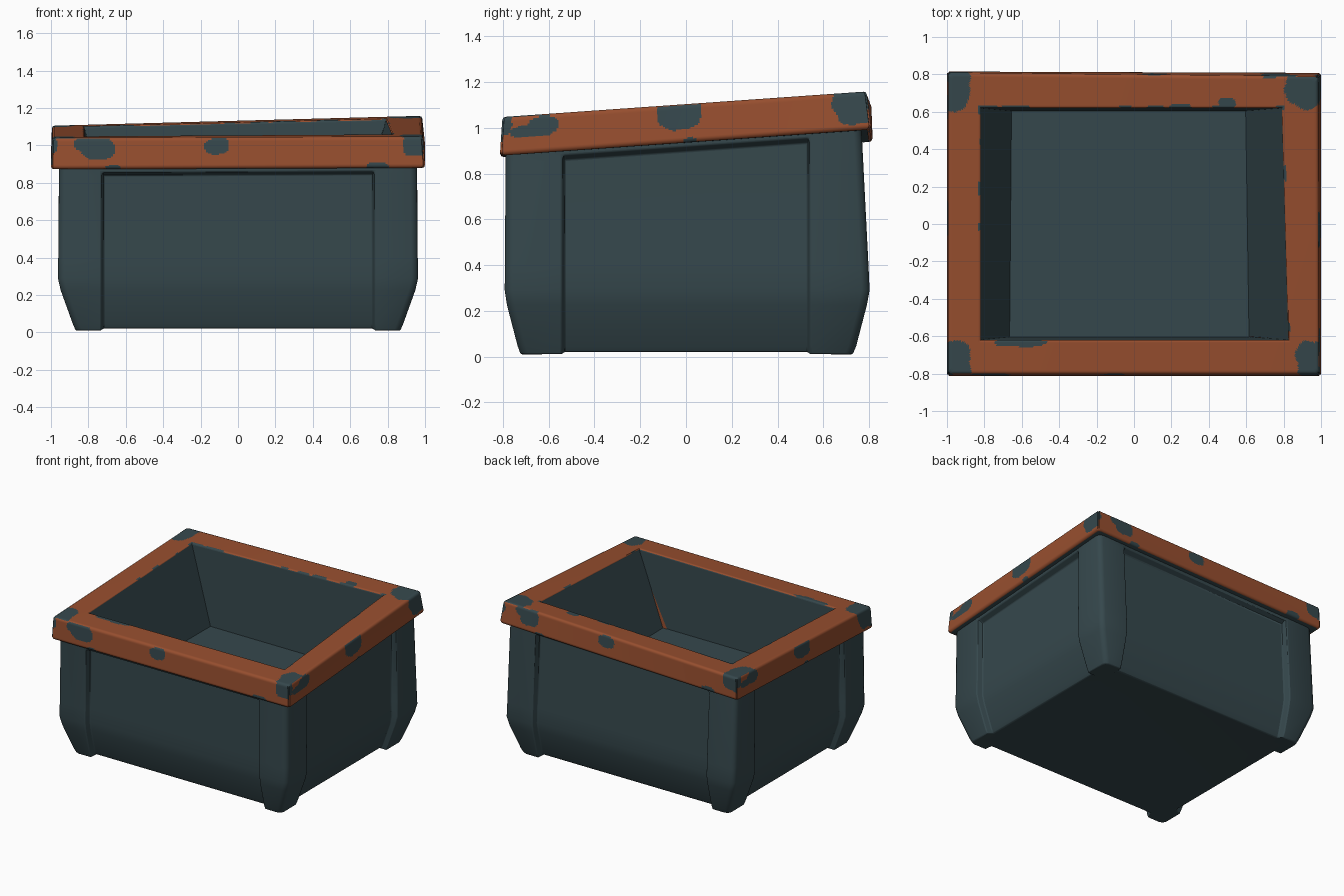
import bpy, bmesh, math
from mathutils import Vector, noise

if "Cube" in bpy.data.objects:
    bpy.data.objects.remove(bpy.data.objects["Cube"])


def material(name, rgb):
    m = bpy.data.materials.new(name)
    m.diffuse_color = (*rgb, 1)
    m.use_nodes = True
    m.node_tree.nodes["Principled BSDF"].inputs["Base Color"].default_value = m.diffuse_color
    return m


SLATE = material("slate", (0.036, 0.064, 0.073))
RUST = material("rust orange", (0.31, 0.077, 0.028))


def finish(bm, name, mats, bevel=0, angle=50):
    me = bpy.data.meshes.new(name)
    bm.to_mesh(me)
    bm.free()
    ob = bpy.data.objects.new(name, me)
    bpy.context.collection.objects.link(ob)
    for m in mats:
        me.materials.append(m)
    if bevel:
        b = ob.modifiers.new("soft edges", 'BEVEL')
        b.width, b.segments, b.limit_method = bevel, 2, 'ANGLE'
        b.angle_limit = math.radians(52)
    bpy.ops.object.select_all(action='DESELECT')
    ob.select_set(True)
    bpy.context.view_layer.objects.active = ob
    bpy.ops.object.shade_smooth_by_angle(angle=math.radians(angle))
    return ob


def loft(bm, rings):
    vs = [[bm.verts.new(p) for p in r] for r in rings]
    n = len(vs[0])
    faces = []
    for a, b in zip(vs, vs[1:]):
        for i in range(n):
            j = (i + 1) % n
            faces.append(bm.faces.new((a[i], a[j], b[j], b[i])))
    return vs, faces


# Tilted rim plane: corner heights front-left, front-right, back-right, back-left
def top_z(x, y):
    u, v = (x + 1) / 2, (y + 0.8) / 1.6
    return (1.04 * (1 - u) + 1.047 * u) * (1 - v) + (1.105 * (1 - u) + 1.16 * u) * v


CORNERS = ((-1, -1), (1, -1), (1, 1), (-1, 1))


# Body: rounded corner posts standing proud of recessed panels, tapered foot
def body_ring(X, Yf, Yb, z=None, below=None, recess=0.045, r=0.035, foot=0.0):
    pts = []
    for sx, sy in CORNERS:
        Y = Yf if sy < 0 else Yb
        q = [(X - recess, 0.53, 1), (X, 0.542, 0), (X, Y - r, 0), (X - 0.29 * r, Y - 0.29 * r, 0),
             (X - r, Y, 0), (0.732, Y, 0), (0.718, Y - recess, 1)]
        if sx * sy < 0:
            q = q[::-1]
        for x, y, panel in q:
            x, y = sx * x, sy * y
            h = top_z(x, y) - below if z is None else z + foot * panel
            pts.append((x, y, h))
    return pts


bm = bmesh.new()
rings = [body_ring(0.868, 0.722, 0.728, 0.01, foot=0.01),
         body_ring(0.883, 0.735, 0.743, 0.045),
         body_ring(0.948, 0.782, 0.79, 0.225),
         body_ring(0.963, 0.792, 0.802, 0.29),
         body_ring(0.961, 0.791, 0.797, 0.4),
         body_ring(0.957, 0.788, 0.769, below=0.205),
         body_ring(0.956, 0.788, 0.767, below=0.185, recess=0.002),
         body_ring(0.956, 0.788, 0.765, below=0.09, recess=0.002)]
vs, _ = loft(bm, rings)
belly = []
for k, (sx, sy) in enumerate(CORNERS):
    c = vs[0][7 * k:7 * k + 7]
    # underside of each foot, stepping up to the belly
    inner = bm.verts.new((sx * 0.718, sy * 0.53, 0.02))
    bm.faces.new((*c[:4], inner))
    bm.faces.new((*c[3:], inner))
    belly += [c[0], inner, c[6]]
bm.faces.new(belly)
bmesh.ops.recalc_face_normals(bm, faces=bm.faces)
finish(bm, "planter_body", [SLATE], bevel=0.01)

# Inner liner: sloping end walls down to the raised floor
OPEN = [(-0.82, -0.62), (0.825, -0.62), (0.79, 0.62), (-0.82, 0.62)]
FLOOR = [(-0.665, -0.605), (0.615, -0.605), (0.597, 0.605), (-0.655, 0.605)]
FLOOR_Z = 0.52
bm = bmesh.new()
vs, faces = loft(bm, [[(x, y, FLOOR_Z) for x, y in FLOOR],
                      [(x, y, top_z(x, y) - 0.012) for x, y in OPEN]])
bm.faces.new(vs[0])
bmesh.ops.reverse_faces(bm, faces=faces)
finish(bm, "inner_liner", [SLATE], angle=20)

# Rust streak on the front inner wall beside the right corner
foot = Vector((FLOOR[1][0], FLOOR[1][1], FLOOR_Z))
lip = Vector((*OPEN[1], top_z(*OPEN[1])))
shift = Vector((0, 0.004, 0))
tri = [foot + shift, foot.lerp(lip, 0.5) + shift, foot + Vector((-0.035, 0.004, 0))]
bm = bmesh.new()
bm.faces.new([bm.verts.new(p) for p in tri])
bm.normal_update()
for f in bm.faces:
    if f.normal.y < 0:
        f.normal_flip()
finish(bm, "rust_streak", [RUST])

# Rim: mitred band swept around the opening, finely divided for paint chips
OUT_TOP = [(-0.995, -0.803), (0.99, -0.803), (0.985, 0.79), (-0.995, 0.81)]
OUT_LOW = [(-1.0, -0.812), (1.0, -0.812), (1.0, 0.808), (-1.0, 0.815)]
SEG, N = 200, 20


def corner_mix(a, b, t):
    return [(p[0] + (q[0] - p[0]) * t, p[1] + (q[1] - p[1]) * t) for p, q in zip(a, b)]


def rim_ring(corners, depth):
    pts = []
    for k in range(4):
        a, b = corners[k], corners[(k + 1) % 4]
        for i in range(SEG):
            t = i / SEG
            x, y = a[0] + (b[0] - a[0]) * t, a[1] + (b[1] - a[1]) * t
            if i == 0 and abs(x) > 0.95:   # blunt the outer corners
                x, y = x * 0.993, y * 0.991
            pts.append((x, y, top_z(x, y) - depth))
    return pts


profile = [(OPEN, 0.03), (OPEN, 0.006)]
profile += [(corner_mix(OPEN, OUT_TOP, 0.03 + 0.89 * i / (N - 1)), 0) for i in range(N)]
profile += [(corner_mix(OPEN, OUT_TOP, 0.975), 0.004)]
profile += [(corner_mix(OUT_TOP, OUT_LOW, i / (N - 1)), 0.015 + 0.137 * i / (N - 1)) for i in range(N)]
profile += [(corner_mix(OUT_LOW, OPEN, t), d) for t, d in ((0.03, 0.164), (0.08, 0.168), (0.55, 0.168))]

# Chips as (centre, centre, radius, radius): along the side and depth below the top
LONG = [(-0.75, 0.06, 0.085, 0.06), (-0.82, 0.035, 0.06, 0.035), (-0.11, 0.05, 0.068, 0.045),
        (-0.67, 0.165, 0.04, 0.02), (0.75, 0.16, 0.06, 0.03), (0.97, 0.03, 0.09, 0.085),
        (-0.99, 0.04, 0.025, 0.04)]
SHORT = [(-0.625, 0.05, 0.065, 0.045), (-0.7, 0.07, 0.07, 0.025), (-0.03, 0.04, 0.095, 0.07),
         (0.76, 0.02, 0.125, 0.12), (-0.79, 0.03, 0.03, 0.05), (0.02, 0.165, 0.03, 0.02)]
TOP = [(-0.98, -0.72, 0.11, 0.10), (0.98, -0.72, 0.11, 0.10), (0.95, 0.73, 0.14, 0.11),
       (-0.98, 0.73, 0.11, 0.13), (0.5, 0.645, 0.05, 0.035), (0.25, 0.625, 0.06, 0.02),
       (0.1, 0.81, 0.09, 0.015), (0.72, 0.8, 0.07, 0.02), (-0.6, -0.635, 0.14, 0.02),
       (-0.94, -0.78, 0.08, 0.05), (0.93, -0.78, 0.06, 0.05)]


def chipped(a, b, chips, wob):
    return any((abs((a - c[0]) / c[2]) ** 2.5 + abs((b - c[1]) / c[3]) ** 2.5) < 1 + wob for c in chips)


bm = bmesh.new()
_, faces = loft(bm, [rim_ring(c, d) for c, d in profile])
bmesh.ops.reverse_faces(bm, faces=faces)
for idx, f in enumerate(faces):
    row, side = idx // (4 * SEG), idx % (4 * SEG) // SEG
    p = f.calc_center_median()
    wob = 0.5 * noise.noise(Vector(p) * 14)
    if row == 0 or row > 2 * N + 3:      # inner lip and hidden underside
        f.material_index = 1
    elif row < N + 2:                    # top face
        edge = row < 3 and noise.noise(Vector(p) * 9) > 0.25
        f.material_index = int(edge or chipped(p.x, p.y, TOP, wob))
    else:                                # outer sides, repeated by half a turn
        u = (1 if side < 2 else -1) * (p.y if side % 2 else p.x)
        f.material_index = int(chipped(u, top_z(p.x, p.y) - p.z, SHORT if side % 2 else LONG, wob))
finish(bm, "rim_band", [RUST, SLATE])
